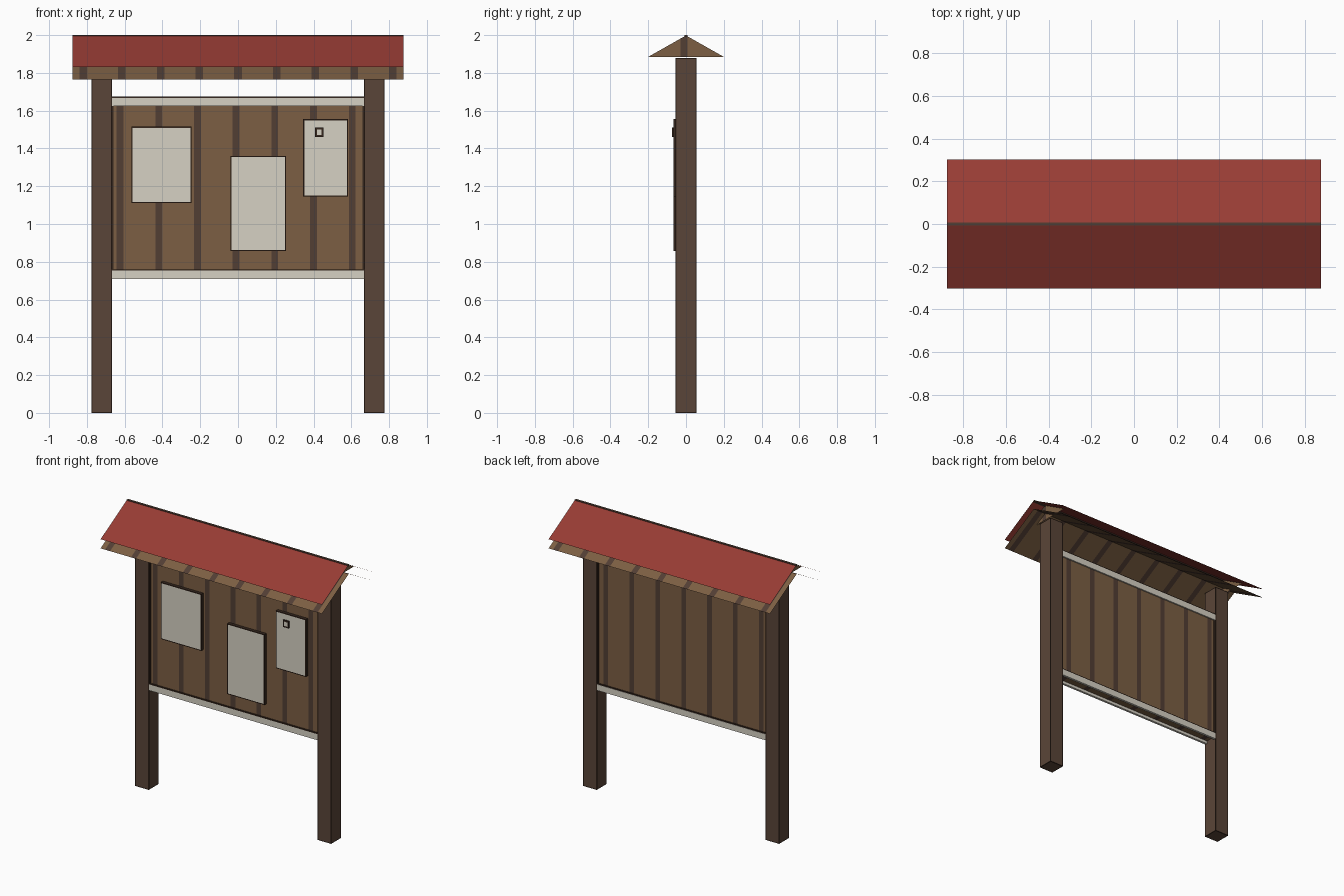
import bpy, bmesh
from mathutils import Vector

old = bpy.data.objects.get("Cube")
if old:
    bpy.data.objects.remove(old)


def material(name, rgb):
    linear = [((c / 255 + 0.055) / 1.055) ** 2.4 for c in rgb] + [1.0]
    m = bpy.data.materials.new(name)
    m.use_nodes = True
    m.diffuse_color = linear
    m.node_tree.nodes["Principled BSDF"].inputs["Base Color"].default_value = linear
    return m


WOOD = material("plank_brown", (124, 95, 67))
SEAM = material("seam_brown", (82, 62, 52))
POST = material("post_brown", (90, 69, 56))
EDGE = material("edge_dark_brown", (54, 39, 30))
PAPER = material("paper_cream", (214, 209, 196))
RED = material("roof_red", (152, 60, 52))


def finish(bm, name, mats):
    bmesh.ops.recalc_face_normals(bm, faces=bm.faces)
    mesh = bpy.data.meshes.new(name)
    bm.to_mesh(mesh)
    bm.free()
    for m in mats:
        mesh.materials.append(m)
    ob = bpy.data.objects.new(name, mesh)
    bpy.context.scene.collection.objects.link(ob)
    return ob


def box_mesh(lo, hi):
    bm = bmesh.new()
    bmesh.ops.create_cube(bm, size=1)
    for v in bm.verts:
        v.co = Vector([l + (c + 0.5) * (h - l) for c, l, h in zip(v.co, lo, hi)])
    return bm


def sheet_mesh(corners):
    bm = bmesh.new()
    bm.faces.new([bm.verts.new(c) for c in corners])
    return bm


def add_seams(bm, axis, centres, half):
    """Cut strips across the mesh and give them the second material."""
    normal = Vector((0, 0, 0))
    normal[axis] = 1
    for c in centres:
        for side in (-half, half):
            bmesh.ops.bisect_plane(bm, geom=bm.verts[:] + bm.edges[:] + bm.faces[:],
                                   plane_co=normal * (c + side), plane_no=normal)
    for f in bm.faces:
        x = f.calc_center_median()[axis]
        if abs(f.normal[axis]) < 0.9 and any(abs(x - c) < half for c in centres):
            f.material_index = 1


def add_rim(bm, faces, width):
    """Inset faces and darken the border that remains."""
    rim = bmesh.ops.inset_individual(bm, faces=faces, thickness=width, use_even_offset=True)
    for f in rim["faces"]:
        f.material_index = 1


def bordered_box(name, lo, hi, mat, width, front_only=False):
    bm = box_mesh(lo, hi)
    bm.normal_update()
    front = [f for f in bm.faces if f.normal.y < -0.9]
    if front_only:
        for f in bm.faces:
            f.material_index = 0 if f in front else 1
    add_rim(bm, front if front_only else bm.faces[:], width)
    return finish(bm, name, [mat, EDGE])


# Posts and the small gables on their outer faces
for side, x in (("left", 1), ("right", -1)):
    xs = sorted((x * 0.667, x * 0.775))
    bordered_box(side + "_post", (xs[0], -0.055, 0), (xs[1], 0.055, 1.88), POST, 0.006)
    gx = x * 0.776
    gable = sheet_mesh([(gx, -0.2, 1.885), (gx, 0.2, 1.885), (gx, 0, 1.998)])
    add_seams(gable, 1, [-0.01], 0.018)
    for f in gable.faces:
        f.material_index = int(abs(f.calc_center_bounds().y + 0.01) < 0.018)
    finish(gable, side + "_gable", [WOOD, SEAM])

# Planked notice board
board = box_mesh((-0.667, -0.042, 0.73), (0.667, 0.042, 1.65))
board.normal_update()
add_seams(board, 0, [-0.01 + 0.205 * i for i in range(-3, 4)], 0.018)
finish(board, "notice_board", [WOOD, SEAM])

# Dark battens along the board edges, and pale rails, on both faces
for side, s in (("front", -1), ("back", 1)):
    ys = sorted((s * 0.036, s * 0.052))
    for level, z in (("lower", 0.71), ("upper", 1.625)):
        finish(box_mesh((-0.667, ys[0], z), (0.667, ys[1], z + 0.043)),
               f"{side}_{level}_rail", [PAPER])
        finish(box_mesh((-0.667, ys[0], z + 0.043), (0.667, ys[1] - 0.002, z + 0.05)),
               f"{side}_{level}_rail_edge", [EDGE])
    for end, x in (("left", 0.659), ("right", -0.667)):
        finish(box_mesh((x, s * 0.043 - 0.002, 0.75), (x + 0.008, s * 0.043 + 0.002, 1.63)),
               f"{side}_{end}_board_edge", [EDGE])

# Notices
for name, x0, x1, z0, z1 in (("wide_notice", -0.565, -0.245, 1.11, 1.515),
                             ("tall_notice", -0.04, 0.255, 0.857, 1.36),
                             ("narrow_notice", 0.345, 0.582, 1.145, 1.555)):
    bordered_box(name, (x0, -0.065, z0), (x1, -0.04, z1), PAPER, 0.006, True)

# Staple on the narrow notice
bordered_box("staple", (0.407, -0.075, 1.46), (0.453, -0.06, 1.51), PAPER, 0.01, True)

# Roof: thin red covering above thin planked boards
for side, s in (("front", -1), ("back", 1)):
    for part, drop in (("covering", 0), ("boards", 0.065)):
        top, eave = 2.0 - drop, 1.83 - drop
        bm = sheet_mesh([(-0.875, 0, top), (0.875, 0, top),
                         (0.875, s * 0.302, eave), (-0.875, s * 0.302, eave)])
        bm.normal_update()
        if drop:
            add_seams(bm, 0, [0.205 * i for i in range(-4, 5)], 0.02)
        finish(bm, f"{side}_roof_{part}", [WOOD, SEAM] if drop else [RED])

# Ridge strip
finish(box_mesh((-0.875, -0.008, 1.99), (0.875, 0.008, 2.0)), "ridge_strip", [SEAM])
